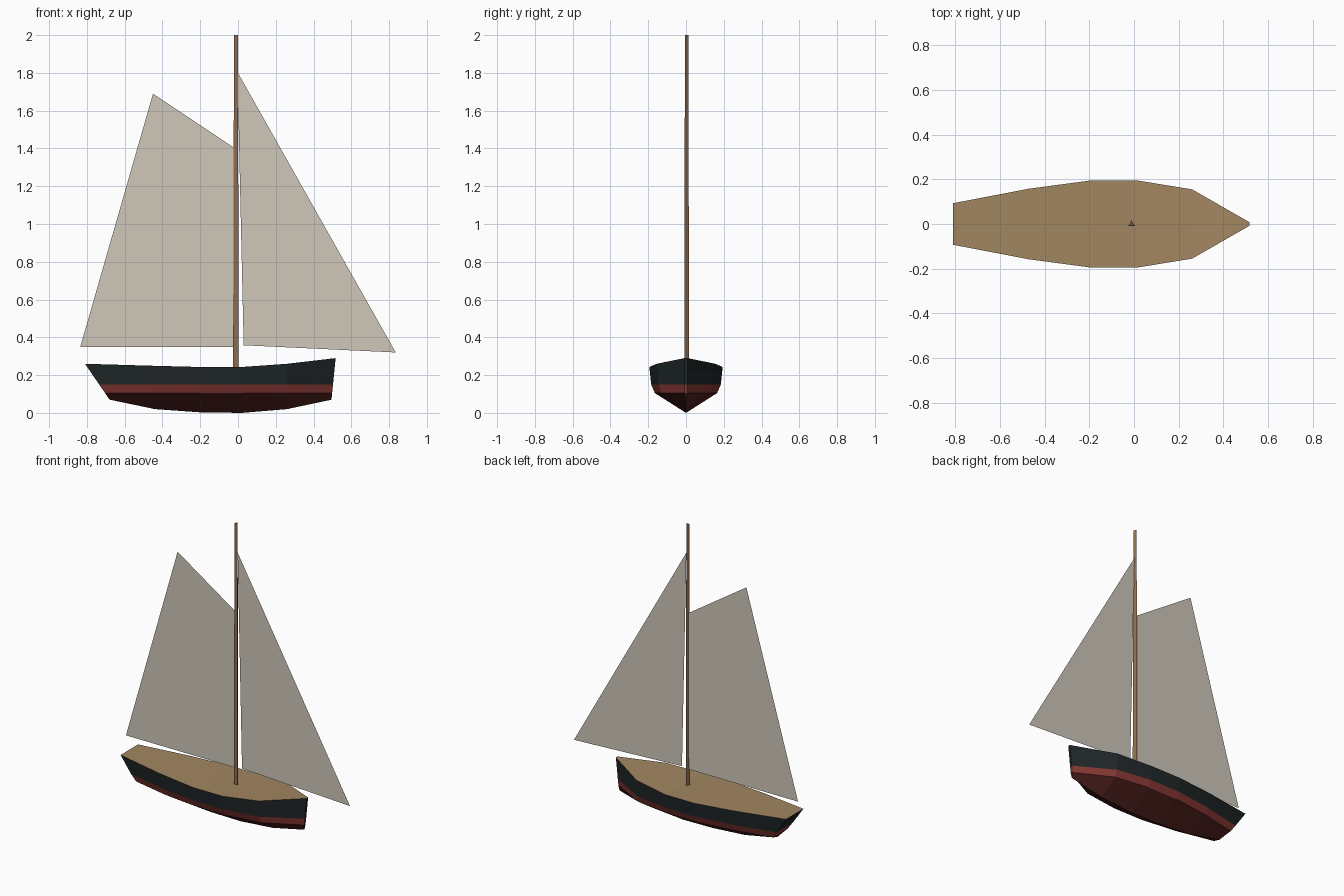
import bpy, bmesh, math

if "Cube" in bpy.data.objects:
    bpy.data.objects.remove(bpy.data.objects["Cube"])


def material(name, rgb):
    m = bpy.data.materials.new(name)
    m.diffuse_color = (*rgb, 1)
    m.use_nodes = True
    m.node_tree.nodes["Principled BSDF"].inputs["Base Color"].default_value = m.diffuse_color
    return m


def finish(name, bm, mats, fix_normals=True):
    if fix_normals:
        bmesh.ops.recalc_face_normals(bm, faces=bm.faces)
    me = bpy.data.meshes.new(name)
    bm.to_mesh(me)
    bm.free()
    for m in mats:
        me.materials.append(m)
    ob = bpy.data.objects.new(name, me)
    bpy.context.collection.objects.link(ob)
    return ob


black = material("black_paint", (0.014, 0.019, 0.021))
red = material("red_stripe", (0.24, 0.04, 0.033))
dark_red = material("bottom_paint", (0.085, 0.016, 0.014))
deck_wood = material("deck_wood", (0.36, 0.24, 0.12))
mast_wood = material("mast_wood", (0.27, 0.15, 0.075))
cloth = material("sail_cloth", (0.62, 0.57, 0.49))

# Hull stations: deck x, deck z, deck half width, keel x, keel z
stations = [
    (-0.81, 0.26, 0.093, -0.68, 0.07),
    (-0.47, 0.25, 0.158, -0.44, 0.02),
    (-0.20, 0.243, 0.194, -0.20, 0.003),
    (0.02, 0.243, 0.194, 0.02, 0.0),
    (0.26, 0.26, 0.155, 0.26, 0.02),
    (0.517, 0.29, 0.008, 0.495, 0.07),
]
bm = bmesh.new()
rings = []
for dx, dz, w, kx, kz in stations:
    side = [(dz, w), (0.15, w * 0.95), (0.105, w * 0.85)]
    pts = [(z, y) for z, y in side] + [(kz, 0)] + [(z, -y) for z, y in reversed(side)]
    rings.append([bm.verts.new((kx + (dx - kx) * (z - kz) / (dz - kz), y, z)) for z, y in pts])


def face(verts, mat):
    bm.faces.new(verts).material_index = mat


# Side planking, bottom and deck (index 6 closes the ring over the deck)
colours = [0, 1, 2, 2, 1, 0, 3]
for a, b in zip(rings, rings[1:]):
    for i, c in enumerate(colours):
        j = (i + 1) % 7
        face((a[i], a[j], b[j], b[i]), c)

# Transom and stem, striped like the sides
for r in (rings[0], rings[-1]):
    face((r[0], r[1], r[5], r[6]), 0)
    face((r[1], r[2], r[4], r[5]), 1)
    face((r[2], r[3], r[4]), 2)
finish("hull", bm, [black, red, dark_red, deck_wood])

# Three-sided tapered mast
bm = bmesh.new()
bmesh.ops.create_cone(bm, cap_ends=True, segments=3, radius1=0.017, radius2=0.012, depth=1.77)
for v in bm.verts:
    v.co.z += 1.115
mast_angle = [math.atan2(v.co.y, v.co.x) for v in bm.verts]
for v, a in zip(bm.verts, mast_angle):
    r = math.hypot(v.co.x, v.co.y)
    # turn one corner towards the back
    k = round(a / (2 * math.pi / 3))
    t = math.pi / 2 + k * 2 * math.pi / 3 if abs(a - k * 2 * math.pi / 3) < 0.01 else a
    v.co.x, v.co.y = -0.011 + r * math.cos(t), r * math.sin(t)
finish("mast", bm, [mast_wood])


# Flat sails along the centreline
def sail(name, outline):
    bm = bmesh.new()
    bm.faces.new([bm.verts.new((x, 0, z)) for x, z in outline])
    finish(name, bm, [cloth], False)


sail("main_sail", [(-0.835, 0.35), (-0.012, 0.35), (-0.012, 1.398), (-0.45, 1.69)])
sail("jib_sail", [(0.03, 0.358), (0.835, 0.32), (-0.003, 1.805)])
